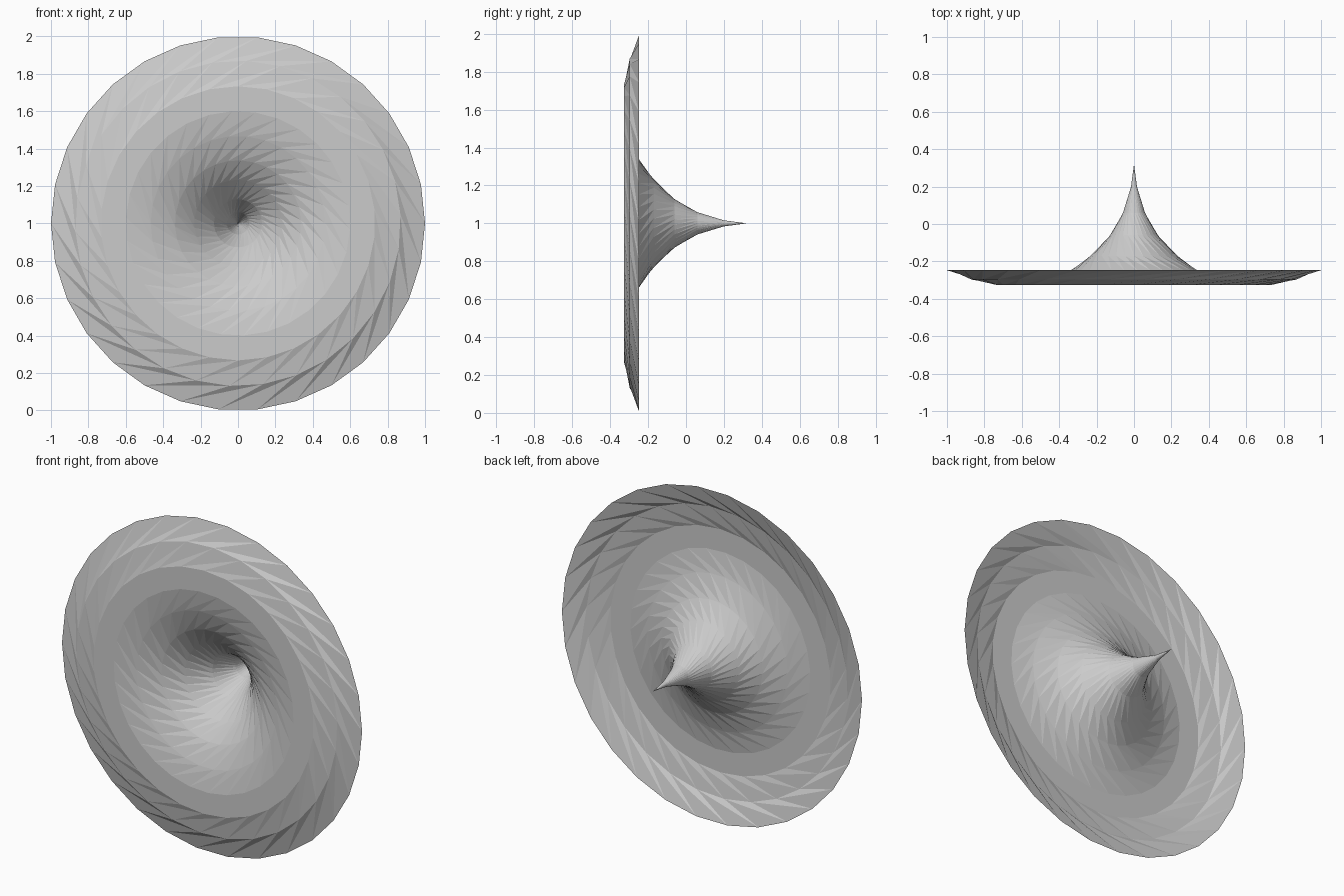
import bpy
import bmesh
from math import cos, sin, radians, tau

if "Cube" in bpy.data.objects:
    bpy.data.objects.remove(bpy.data.objects["Cube"], do_unlink=True)

SIDES = 30
TWIST = radians(15)   # each ring turns a little further than the one outside it
CENTRE_Z = 1.0

# Radius and depth of each ring, from the outer rim in to the tail
PROFILE = [(1.0, -0.247), (0.87, -0.297), (0.733, -0.327), (0.6, -0.327),
           (0.467, -0.30), (0.337, -0.247), (0.233, -0.17), (0.128, -0.06),
           (0.059, 0.06), (0.016, 0.2)]
TIP_DEPTH = 0.32


def flat_material(name, colour):
    mat = bpy.data.materials.new(name)
    mat.use_nodes = True
    mat.diffuse_color = colour
    mat.node_tree.nodes["Principled BSDF"].inputs["Base Color"].default_value = colour
    return mat


def add_ring(bm, index, radius, depth):
    angles = [tau * i / SIDES + TWIST * index for i in range(SIDES)]
    return [bm.verts.new((radius * cos(a), depth, CENTRE_Z + radius * sin(a)))
            for a in angles]


# Twisted funnel: one thin sheet of long, slanted triangles
bm = bmesh.new()
rings = [add_ring(bm, k, r, y) for k, (r, y) in enumerate(PROFILE)]
for outer, inner in zip(rings, rings[1:]):
    for i in range(SIDES):
        j = (i + 1) % SIDES
        bm.faces.new((outer[i], outer[j], inner[j]))
        bm.faces.new((outer[i], inner[j], inner[i]))

# Pointed tail
tip = bm.verts.new((0, TIP_DEPTH, CENTRE_Z))
for i in range(SIDES):
    bm.faces.new((rings[-1][i], rings[-1][(i + 1) % SIDES], tip))

mesh = bpy.data.meshes.new("swirl_funnel")
bm.to_mesh(mesh)
bm.free()
mesh.materials.append(flat_material("light grey", (0.6, 0.6, 0.6, 1)))
funnel = bpy.data.objects.new("swirl_funnel", mesh)
bpy.context.collection.objects.link(funnel)
